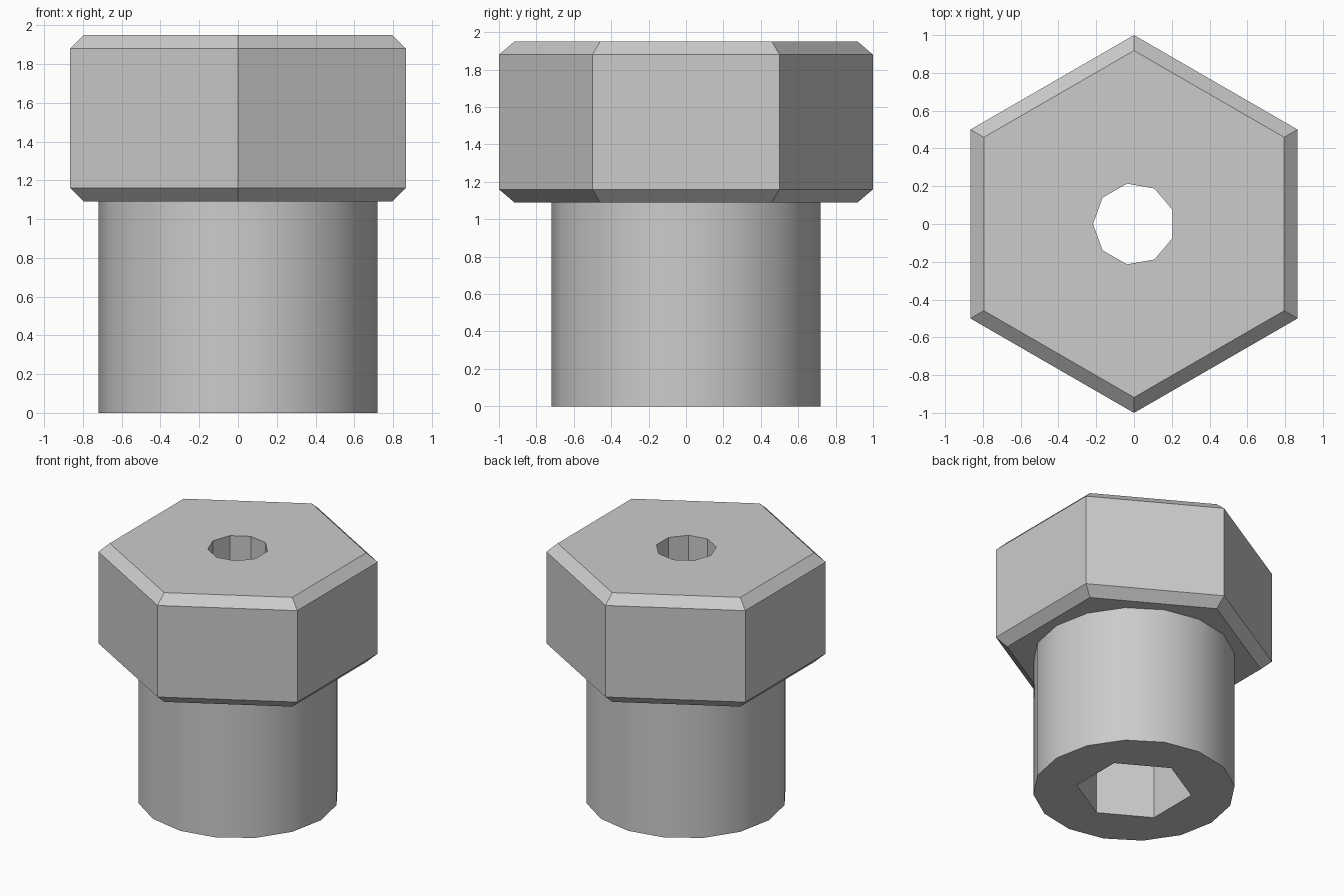
import bpy
import bmesh
from math import cos, sin, pi, radians

default_cube = bpy.data.objects.get("Cube")
if default_cube:
    bpy.data.objects.remove(default_cube, do_unlink=True)

steel = bpy.data.materials.new("grey steel")
steel.use_nodes = True
GREY = (0.6, 0.6, 0.6, 1)
steel.diffuse_color = GREY
steel.node_tree.nodes["Principled BSDF"].inputs["Base Color"].default_value = GREY


def prism(name, sides, start, profile):
    """Closed solid lofted through (radius, height) rings of a regular polygon."""
    bm = bmesh.new()
    rings = []
    for radius, z in profile:
        angles = [start + 2 * pi * i / sides for i in range(sides)]
        rings.append([bm.verts.new((radius * cos(a), radius * sin(a), z)) for a in angles])
    for low, high in zip(rings, rings[1:]):
        for i in range(sides):
            j = (i + 1) % sides
            bm.faces.new((low[i], low[j], high[j], high[i]))
    bm.faces.new(rings[0][::-1])
    bm.faces.new(rings[-1])
    mesh = bpy.data.meshes.new(name)
    bm.to_mesh(mesh)
    bm.free()
    mesh.materials.append(steel)
    obj = bpy.data.objects.new(name, mesh)
    bpy.context.collection.objects.link(obj)
    return obj


def combine(target, tool, operation):
    """Apply a boolean to the target and remove the tool."""
    mod = target.modifiers.new(operation, 'BOOLEAN')
    mod.operation = operation
    mod.solver = 'EXACT'
    mod.object = tool
    bpy.context.view_layer.objects.active = target
    bpy.ops.object.modifier_apply(modifier=mod.name)
    bpy.data.objects.remove(tool, do_unlink=True)


# Chamfered hexagonal head on a round shank
bolt = prism("hex_head_bolt", 6, pi / 2,
             [(0.918, 1.09), (1, 1.16), (1, 1.88), (0.918, 1.95)])
shank = prism("shank", 16, 0, [(0.72, 0), (0.72, 1.5)])
combine(bolt, shank, 'UNION')

# Hexagonal socket from below, small nine-sided hole through the head
socket = prism("socket_cutter", 6, pi / 2, [(0.414, -0.2), (0.414, 1.09)])
combine(bolt, socket, 'DIFFERENCE')
hole = prism("hole_cutter", 9, pi, [(0.217, 0.9), (0.217, 2.2)])
combine(bolt, hole, 'DIFFERENCE')

# Smooth shank with crisp edges elsewhere
bpy.ops.object.select_all(action='DESELECT')
bolt.select_set(True)
bpy.context.view_layer.objects.active = bolt
bpy.ops.object.shade_smooth_by_angle(angle=radians(30))
